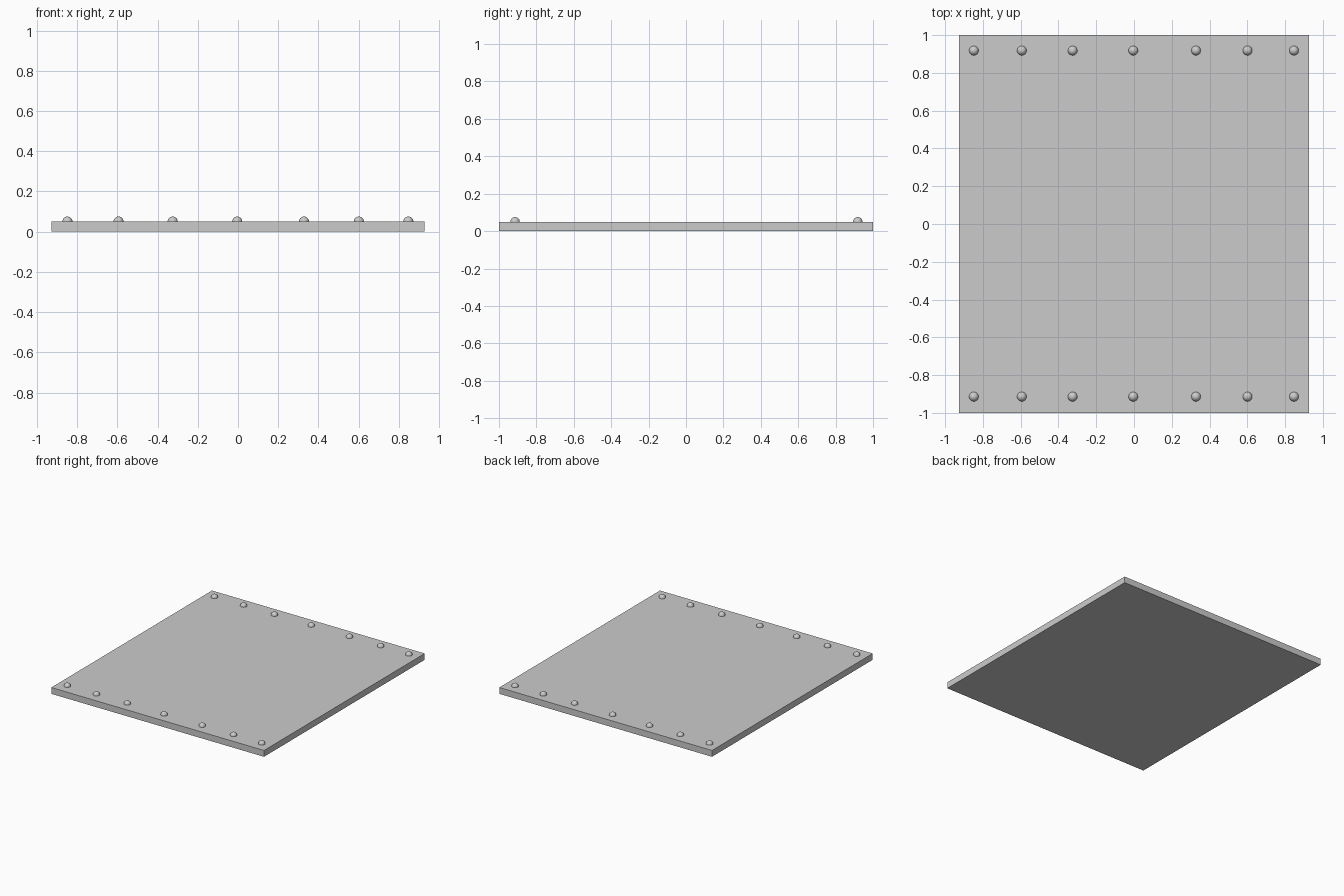
import bpy

if "Cube" in bpy.data.objects:
    bpy.data.objects.remove(bpy.data.objects["Cube"])

PLATE_X, PLATE_Y, PLATE_Z = 1.854, 2.0, 0.05
RIVET_R = 0.025
RIVET_XS = (-0.848, -0.594, -0.325, -0.004, 0.328, 0.601, 0.847)
ROW_YS = {"front": -0.914, "back": 0.918}

# Flat plate
bpy.ops.mesh.primitive_cube_add(size=1, location=(0, 0, PLATE_Z / 2))
plate = bpy.context.object
plate.name = "plate"
plate.scale = (PLATE_X, PLATE_Y, PLATE_Z)
bpy.ops.object.transform_apply(location=False, rotation=False, scale=True)


# Round-headed rivet, half sunk into the plate
def add_rivet(name, x, y):
    bpy.ops.mesh.primitive_uv_sphere_add(
        segments=32, ring_count=16, radius=RIVET_R, location=(x, y, PLATE_Z))
    rivet = bpy.context.object
    rivet.name = name
    bpy.ops.object.shade_smooth()


# One row of rivets along the front edge and one along the back
for side, y in ROW_YS.items():
    for i, x in enumerate(RIVET_XS, 1):
        add_rivet(f"{side}_rivet_{i}", x, y)
